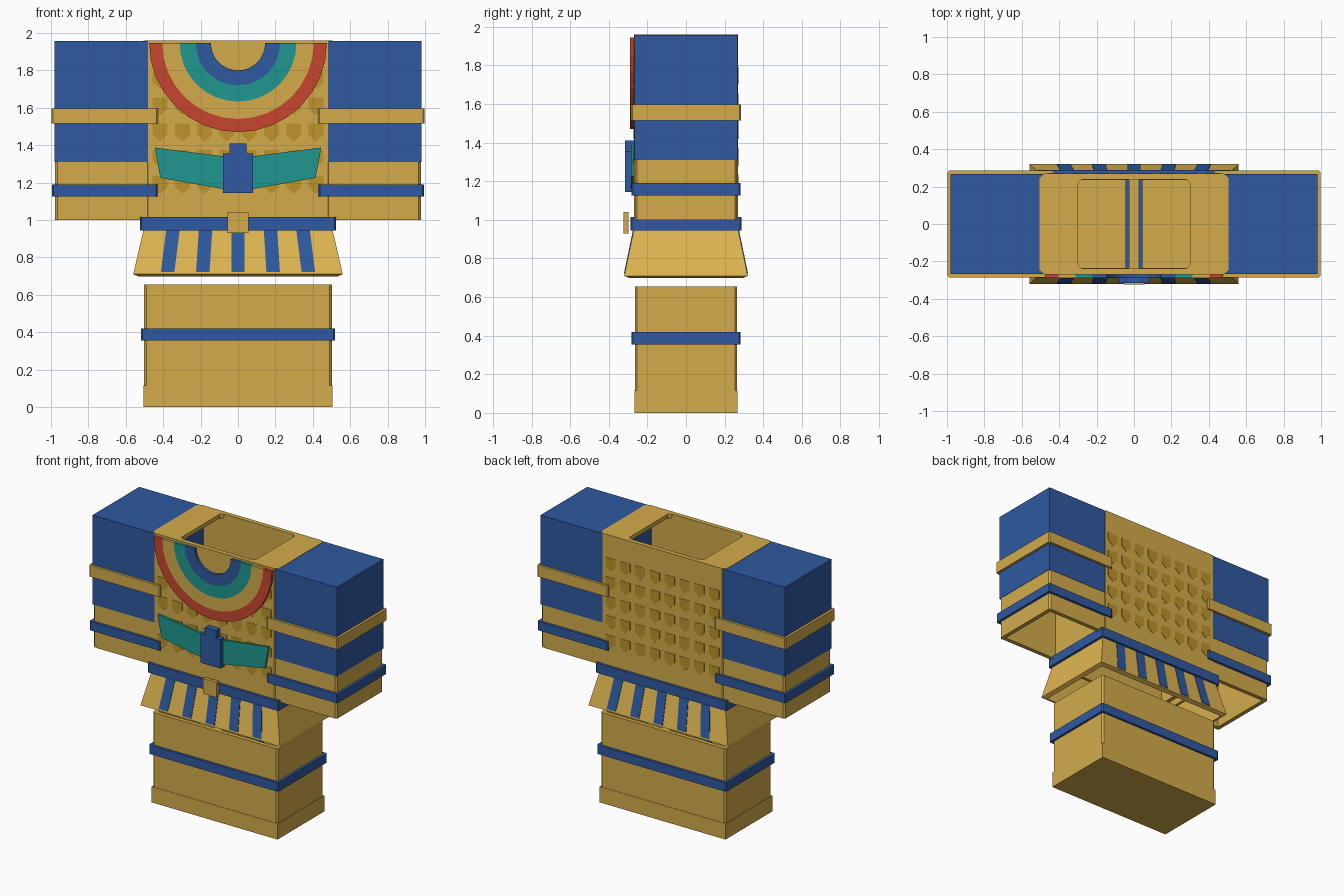
import bpy, bmesh, math
from mathutils import Vector

if "Cube" in bpy.data.objects:
    bpy.data.objects.remove(bpy.data.objects["Cube"])


def material(name, rgb):
    m = bpy.data.materials.new(name)
    m.diffuse_color = [(c / 255) ** 2.2 for c in rgb] + [1]
    m.use_nodes = True
    m.node_tree.nodes["Principled BSDF"].inputs["Base Color"].default_value = m.diffuse_color
    return m


GOLD = material("gold", (210, 170, 76))
PALE = material("pale_gold", (223, 181, 82))
DARK = material("dark_gold", (188, 147, 46))
BLUE = material("blue", (50, 90, 160))
TEAL = material("teal", (37, 150, 142))
RED = material("red", (197, 72, 50))


def finish(name, bm, mat):
    mesh = bpy.data.meshes.new(name)
    bm.to_mesh(mesh)
    bm.free()
    mesh.materials.append(mat)
    ob = bpy.data.objects.new(name, mesh)
    bpy.context.collection.objects.link(ob)
    return ob


def shell(name, cx, hx, hy, z0, z1, mat, bevel=0, top=False, bottom=False,
          flare=None, hole=None, wall=0.03):
    """Hollow box with optional closed ends, chamfered corners, flared base, hole in the top."""
    bm = bmesh.new()
    bmesh.ops.create_cube(bm, size=2)
    for v in bm.verts:
        fx, fy = flare if flare and v.co.z < 0 else (hx, hy)
        v.co = Vector((cx + v.co.x * fx, v.co.y * fy, z1 if v.co.z > 0 else z0))
    if bevel:
        upright = [e for e in bm.edges if abs(e.verts[0].co.z - e.verts[1].co.z) > 0.01]
        bmesh.ops.bevel(bm, geom=upright, offset=bevel, segments=1, affect='EDGES')
    bm.normal_update()
    up = [f for f in bm.faces if f.normal.z > 0.9]
    down = [f for f in bm.faces if f.normal.z < -0.9]
    if hole:
        bmesh.ops.inset_individual(bm, faces=up, thickness=0.01)
        for v in up[0].verts:
            sx, sy = math.copysign(1, v.co.x), math.copysign(1, v.co.y)
            long_x = abs(v.co.x) / hx > abs(v.co.y) / hy
            v.co.x = sx * (hole[0] - (0 if long_x else 0.02))
            v.co.y = sy * (hole[1] - (0.02 if long_x else 0))
    gone = ([] if top and not hole else up) + ([] if bottom else down)
    bmesh.ops.delete(bm, geom=gone, context='FACES')
    ob = finish(name, bm, mat)
    mod = ob.modifiers.new("wall", 'SOLIDIFY')
    mod.thickness, mod.offset, mod.use_even_offset = wall, -1, True
    return ob


def plates(name, polys, y0, y1, mat, side=-1, slope=0, zref=0):
    """Flat (x, z) outlines extruded from distance y0 to y1, on the front (-1) or back (1)."""
    bm = bmesh.new()
    for pts in polys:
        a, b = [[bm.verts.new((x, side * (y + slope * (zref - z)), z)) for x, z in pts]
                for y in (y0, y1)]
        bm.faces.new(a)
        bm.faces.new(b)
        for i in range(len(a)):
            j = (i + 1) % len(a)
            bm.faces.new((a[i], a[j], b[j], b[i]))
    bmesh.ops.recalc_face_normals(bm, faces=bm.faces)
    return finish(name, bm, mat)


def rect(x0, x1, z0, z1):
    return [(x0, z0), (x1, z0), (x1, z1), (x0, z1)]


# Torso with neck opening
shell("torso", 0, 0.505, 0.27, 0.95, 1.96, GOLD, bevel=0.025, hole=(0.3, 0.237))

for s, label in ((-1, "left"), (1, "right")):
    # Sleeves with shoulder caps and bands
    x = s * 0.7125
    shell(label + "_sleeve", x, 0.265, 0.265, 1.0, 1.94, GOLD, bevel=0.012)
    shell(label + "_shoulder", x, 0.2675, 0.2675, 1.31, 1.957, BLUE, top=True)
    shell(label + "_upper_arm_band", x, 0.285, 0.285, 1.515, 1.597, GOLD, bevel=0.008)
    shell(label + "_wrist_band", x, 0.283, 0.283, 1.125, 1.19, BLUE, bevel=0.008)
    # Legs overlap slightly at the centre line
    x = s * 0.2375
    shell(label + "_leg", x, 0.265, 0.265, 0.003, 0.655, GOLD, bevel=0.012, bottom=True)
    shell(label + "_shoe", x, 0.2675, 0.2675, 0, 0.115, GOLD, bottom=True)
    shell(label + "_leg_band", x, 0.282, 0.282, 0.355, 0.42, BLUE, bevel=0.008)

# Feather scales on the front and back of the torso
scales = []
for row in range(5):
    for col in range(8):
        x, z = -0.416 + col * 0.119, 1.795 - row * 0.14
        scales.append([(x - 0.04, z), (x - 0.04, z - 0.06), (x, z - 0.095),
                       (x + 0.04, z - 0.06), (x + 0.04, z)])
for side, label in ((-1, "front"), (1, "back")):
    plates(label + "_feather_scales", scales, 0.268, 0.2725, DARK, side)

# Half-ring collar
N = 16
for name, r0, r1, mat in (("red", 0.405, 0.475, RED), ("gold", 0.312, 0.405, GOLD),
                          ("teal", 0.225, 0.312, TEAL), ("blue", 0.145, 0.225, BLUE)):
    arc = [(math.cos(math.pi * i / N), math.sin(math.pi * i / N)) for i in range(N + 1)]
    quads = [[(r * c, 1.945 - r * q) for r, (c, q) in ((r0, a), (r1, a), (r1, b), (r0, b))]
             for a, b in zip(arc, arc[1:])]
    ob = plates("collar_" + name, quads, 0.265, 0.29, mat)
    # Remove the inner partitions between ring segments
    bm = bmesh.new()
    bm.from_mesh(ob.data)
    bmesh.ops.remove_doubles(bm, verts=bm.verts, dist=0.0005)
    inner = [f for f in bm.faces if all(len(e.link_faces) > 2 for e in f.edges
                                        if abs(e.verts[0].co.y - e.verts[1].co.y) < 0.001)
             and abs(f.normal.y) < 0.5]
    bmesh.ops.delete(bm, geom=inner, context='FACES_ONLY')
    bmesh.ops.recalc_face_normals(bm, faces=bm.faces)
    bm.to_mesh(ob.data)
    bm.free()

# Winged chest ornament
wing = [(0.06, 1.338), (0.06, 1.162), (0.415, 1.225), (0.445, 1.387)]
plates("chest_wings", [[(s * x, z) for x, z in wing] for s in (-1, 1)], 0.265, 0.286, TEAL)
plates("chest_beetle", [[(-0.08, 1.145), (0.08, 1.145), (0.08, 1.355), (0.045, 1.355),
                         (0.045, 1.41), (-0.045, 1.41), (-0.045, 1.355), (-0.08, 1.355)]],
       0.265, 0.315, BLUE)

# Flared kilt, stripes, belt and buckle
shell("kilt", 0, 0.505, 0.27, 0.71, 0.95, PALE, flare=(0.56, 0.32))
stripes = [[(c * 0.188 - 0.036, 0.722), (c * 0.188 + 0.036, 0.722),
            (c * 0.174 + 0.036, 0.945), (c * 0.174 - 0.036, 0.945)] for c in range(-2, 3)]
for side, label in ((-1, "front"), (1, "back")):
    plates(label + "_kilt_stripes", stripes, 0.262, 0.274, BLUE, side, 0.05 / 0.24, 0.95)
shell("belt", 0, 0.525, 0.288, 0.945, 1.015, BLUE, bevel=0.008)
plates("belt_buckle", [rect(-0.055, 0.055, 0.93, 1.04)], 0.297, 0.323, GOLD)
